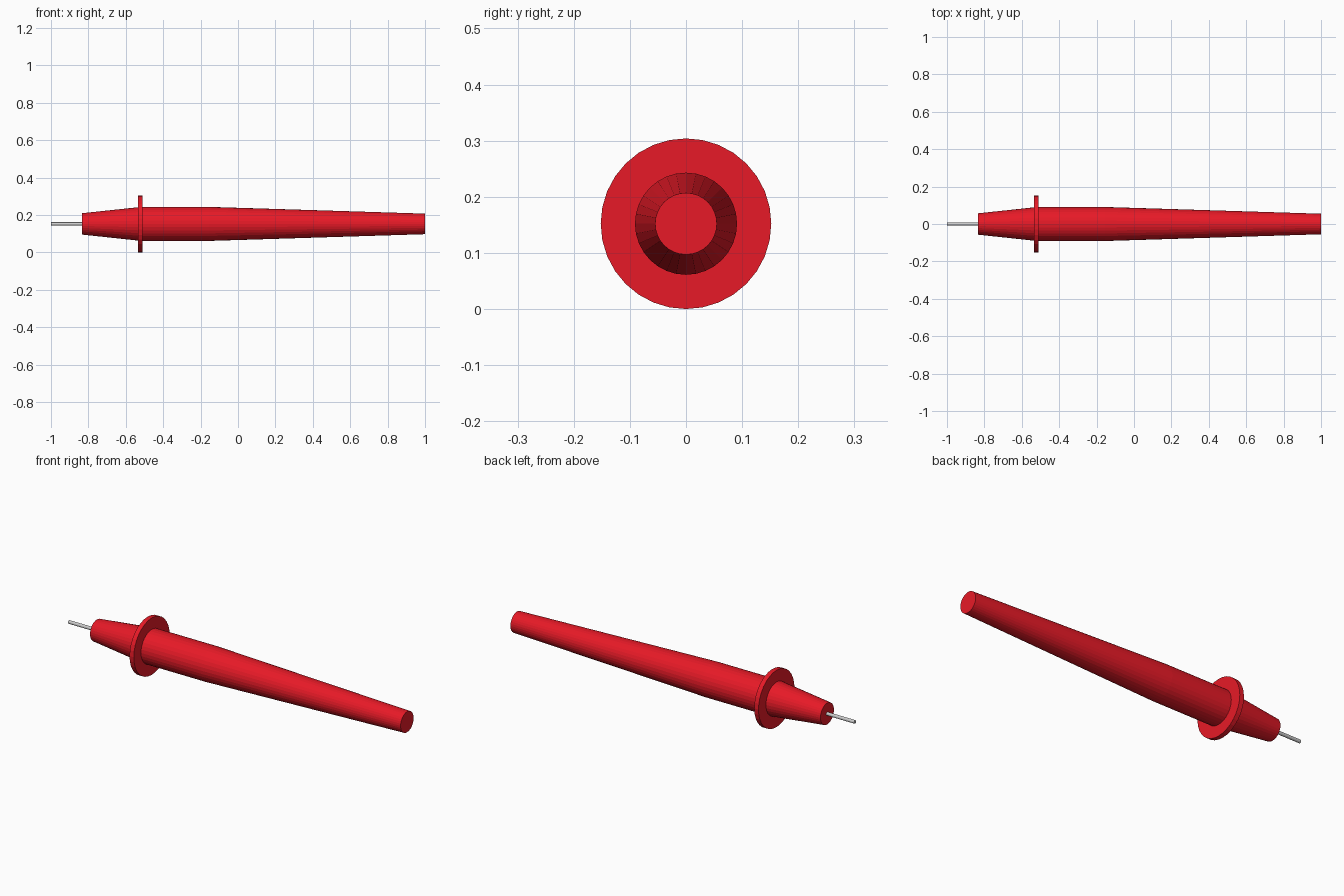
import bpy, bmesh, math

if "Cube" in bpy.data.objects:
    bpy.data.objects.remove(bpy.data.objects["Cube"])

AXIS_Z = 0.152


def material(name, color):
    m = bpy.data.materials.new(name)
    m.diffuse_color = color
    m.use_nodes = True
    m.node_tree.nodes["Principled BSDF"].inputs["Base Color"].default_value = m.diffuse_color
    return m


def lathe_x(name, profile, sides, mat=None):
    """Closed solid of revolution about the X axis from (x, radius) points."""
    bm = bmesh.new()
    rings = []
    for x, r in profile:
        rings.append([bm.verts.new((x, r * math.cos(2 * math.pi * i / sides),
                                    AXIS_Z + r * math.sin(2 * math.pi * i / sides)))
                      for i in range(sides)])
    for a, b in zip(rings, rings[1:]):
        for i in range(sides):
            j = (i + 1) % sides
            bm.faces.new((a[i], a[j], b[j], b[i]))
    bm.faces.new(rings[0])
    bm.faces.new(rings[-1])
    bmesh.ops.recalc_face_normals(bm, faces=bm.faces)
    mesh = bpy.data.meshes.new(name)
    bm.to_mesh(mesh)
    bm.free()
    if mat:
        mesh.materials.append(mat)
    obj = bpy.data.objects.new(name, mesh)
    bpy.context.collection.objects.link(obj)
    return obj


red = material("red_plastic", (0.8, 0.01, 0.02, 1))

# Tapered handle with finger guard, one continuous profile
lathe_x("probe_handle", [
    (-0.835, 0.057), (-0.535, 0.089),
    (-0.535, 0.152), (-0.51, 0.152),
    (-0.51, 0.091), (-0.155, 0.091), (1.0, 0.055),
], 32, red)

# Metal probe pin, seated in the nose
lathe_x("probe_pin", [(-1.0, 0.009), (-0.82, 0.009)], 16)
